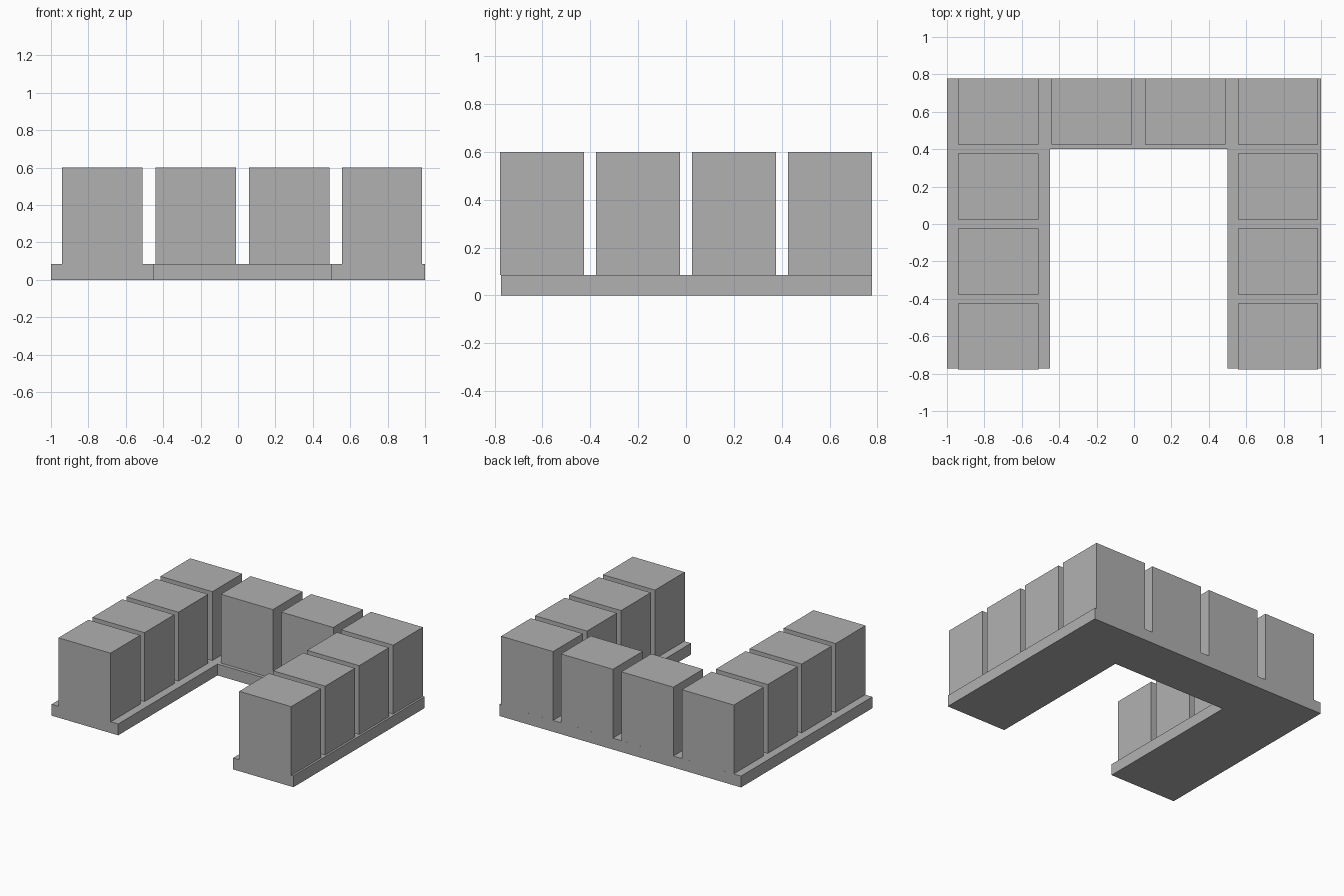
import bpy
import bmesh

# Remove the default object
cube = bpy.data.objects.get("Cube")
if cube:
    bpy.data.objects.remove(cube, do_unlink=True)

# Single grey material
grey = bpy.data.materials.new("plain_grey")
grey.use_nodes = True
colour = (0.44, 0.44, 0.44, 1)
grey.diffuse_color = colour
grey.node_tree.nodes["Principled BSDF"].inputs["Base Color"].default_value = colour

BASE_TOP, TOP = 0.085, 0.6
BACK = 0.778


def add_mesh(name, bm, location=(0, 0, 0)):
    bmesh.ops.recalc_face_normals(bm, faces=bm.faces)
    mesh = bpy.data.meshes.new(name)
    bm.to_mesh(mesh)
    bm.free()
    mesh.materials.append(grey)
    obj = bpy.data.objects.new(name, mesh)
    obj.location = location
    bpy.context.collection.objects.link(obj)


# U-shaped base: an outline extruded upwards
outline = [(-1, -0.773), (-0.45, -0.773), (-0.45, 0.4), (0.5, 0.4),
           (0.5, -0.773), (1, -0.773), (1, BACK), (-1, BACK)]
bm = bmesh.new()
floor = bm.faces.new([bm.verts.new((x, y, 0)) for x, y in outline])
raised = bmesh.ops.extrude_face_region(bm, geom=[floor], use_keep_orig=True)
verts = [v for v in raised["geom"] if isinstance(v, bmesh.types.BMVert)]
bmesh.ops.translate(bm, verts=verts, vec=(0, 0, BASE_TOP))
add_mesh("base", bm)


# Blocks standing on the base
def add_block(name, x, y):
    bm = bmesh.new()
    bmesh.ops.create_cube(bm, size=1)
    bmesh.ops.scale(bm, verts=bm.verts, vec=(0.43, 0.352, TOP - BASE_TOP))
    add_mesh(name, bm, (x, y, (TOP + BASE_TOP) / 2))


columns = [-0.725, -0.225, 0.275, 0.77]
rows = [-0.602 + 0.4013 * i for i in range(4)]

# Two side rows, including the back corners
for side, x in (("right", columns[0]), ("left", columns[-1])):
    for i, y in enumerate(rows):
        add_block(f"{side}_block_{i + 1}", x, y)

# Middle blocks of the back row
for i, x in enumerate(columns[1:3]):
    add_block(f"back_block_{i + 1}", x, rows[-1])
